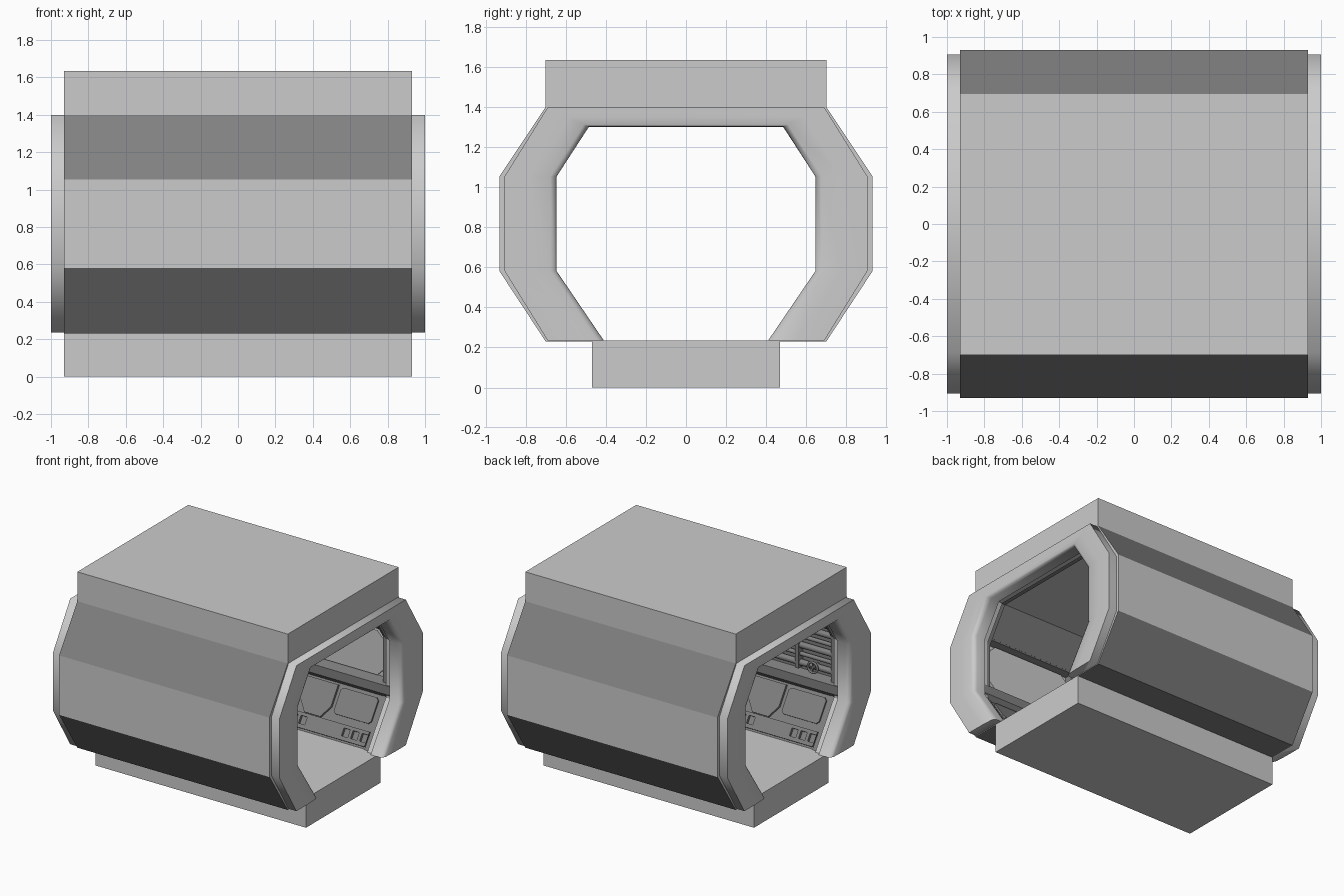
import bpy, bmesh, math
from mathutils import Vector

if "Cube" in bpy.data.objects:
    bpy.data.objects.remove(bpy.data.objects["Cube"])


def material(name, v):
    m = bpy.data.materials.new(name)
    m.diffuse_color = (v, v, v, 1)
    m.use_nodes = True
    m.node_tree.nodes["Principled BSDF"].inputs["Base Color"].default_value = m.diffuse_color
    return m


LIGHT = material("light_grey", .6)
DARK = material("dark_grey", .22)


def finish(name, bm, mat=LIGHT, smooth=None):
    bmesh.ops.recalc_face_normals(bm, faces=bm.faces)
    me = bpy.data.meshes.new(name)
    bm.to_mesh(me)
    bm.free()
    me.materials.append(mat)
    ob = bpy.data.objects.new(name, me)
    bpy.context.collection.objects.link(ob)
    if smooth:
        bpy.ops.object.select_all(action='DESELECT')
        ob.select_set(True)
        bpy.context.view_layer.objects.active = ob
        bpy.ops.object.shade_smooth_by_angle(angle=math.radians(smooth))
    return ob


def prism(name, pts, offset, mat=LIGHT):
    """Extrude a planar outline by a vector."""
    bm = bmesh.new()
    off = Vector(offset)
    a = [bm.verts.new(p) for p in pts]
    b = [bm.verts.new(Vector(p) + off) for p in pts]
    bm.faces.new(a)
    bm.faces.new(b[::-1])
    for i in range(len(a)):
        j = (i + 1) % len(a)
        bm.faces.new((a[i], a[j], b[j], b[i]))
    return finish(name, bm, mat)


def box(name, x0, x1, y0, y1, z0, z1, mat=LIGHT):
    prism(name, [(x0, y0, z0), (x1, y0, z0), (x1, y1, z0), (x0, y1, z0)], (0, 0, z1 - z0), mat)


def both_sides(half):
    """Mirror a half profile (bottom to top) into a full arch."""
    return half + [(-y, z) for y, z in reversed(half)]


# Roof block and floor block
box("roof_block", -.93, .93, -.70, .70, 1.40, 1.635)
box("floor_block", -.93, .93, -.47, .47, 0, .235)

# Main wall body: octagonal outside, stepped lining inside
outside = both_sides([(.70, .23), (.93, .58), (.93, 1.055), (.70, 1.40)])
LOW = ((.46, .23), (.69, .575))
UP = ((.69, 1.10), (.535, 1.332))
lining = both_sides([LOW[0], LOW[1], (.66, .61), (.66, .68), (.745, .70), (.745, 1.085), UP[0], UP[1]])
body = prism("wall_body", [(-.93, y, z) for y, z in outside + lining[::-1]], (1.86, 0, 0))
# Slopes, ledges and underside are dark; upright walls and ceiling stay light
body.data.materials.append(DARK)
for f in body.data.polygons:
    upright = abs(f.normal.y) > .95 and abs(f.center.y) > .7
    ceiling = abs(f.center.y) < .1
    f.material_index = 0 if upright or ceiling else 1

# End rims and stepped inner frames, swept over an open-bottomed arch
rim_out = both_sides([(.69, .235), (.907, .585), (.907, 1.05), (.69, 1.398)])
rim_in = both_sides([(.41, .235), (.646, .582), (.646, 1.052), (.485, 1.30)])


def arch(name, side, profile, mat, smooth=None):
    """Profile points are (0 outer to 1 inner, x)."""
    bm = bmesh.new()
    rings = []
    for (oy, oz), (iy, iz) in zip(rim_out, rim_in):
        rings.append([bm.verts.new((side * x, oy + (iy - oy) * t, oz + (iz - oz) * t)) for t, x in profile])
    n = len(profile)
    for r, q in zip(rings, rings[1:]):
        for i in range(n):
            j = (i + 1) % n
            bm.faces.new((r[i], r[j], q[j], q[i]))
    bm.faces.new(rings[0])
    bm.faces.new(rings[-1][::-1])
    finish(name, bm, mat, smooth)


for side, label in ((1, "right"), (-1, "left")):
    arch("end_rim_" + label, side,
         [(0, .92), (0, 1.0), (.12, 1.0), (.5, 1.0), (.88, .995), (.97, .985), (1, .96), (1, .885), (.55, .885), (.55, .92)],
         LIGHT, 75)
    arch("outer_step_" + label, side, [(.6, .90), (.92, .90), (.92, .84), (.6, .84)], LIGHT)
    arch("inner_step_" + label, side, [(.55, .85), (.84, .85), (.84, .80), (.55, .80)], DARK)


def plate(name, sy, line, outline, thick, mat=DARK):
    """Raised plate on a wall line; outline is (x, distance up the line)."""
    a, b = Vector(line[0]), Vector(line[1])
    d = (b - a).normalized()
    pts = [(x, sy * (a.x + d.x * s), a.y + d.y * s) for x, s in outline]
    prism(name, pts, (0, -sy * d.y * thick, d.x * thick), mat)


def cut_rect(x0, x1, s0, s1, c):
    """Rectangle with chamfered corners."""
    return [(x0 + c, s0), (x1 - c, s0), (x1, s0 + c), (x1, s1 - c),
            (x1 - c, s1), (x0 + c, s1), (x0, s1 - c), (x0, s0 + c)]


def rod(name, p, q, r):
    p, q = Vector(p), Vector(q)
    bm = bmesh.new()
    bmesh.ops.create_cone(bm, cap_ends=True, segments=12, radius1=r, radius2=r, depth=(q - p).length)
    rot = (q - p).to_track_quat('Z', 'Y').to_matrix()
    bmesh.ops.rotate(bm, matrix=rot, verts=bm.verts)
    bmesh.ops.translate(bm, vec=(p + q) / 2, verts=bm.verts)
    finish(name, bm, DARK, 40)


MID = ((.745, .70), (.745, 1.085))
for sy in (1, -1):
    for sx in (1, -1):
        # Lower wall: two access panels above a slotted kick strip
        tag = ("back" if sy > 0 else "front") + ("_right" if sx > 0 else "_left")
        plate("access_panel_" + tag, sy, LOW,
              [(sx * .12, .40), (sx * .12, .27), (sx * .22, .14), (sx * .36, .14), (sx * .42, .23), (sx * .42, .40)], .02)
        plate("service_panel_" + tag, sy, LOW,
              [(sx * x, s) for x, s in cut_rect(.45, .78, .19, .39, .02)], .014)
        for s0, s1 in ((.02, .05), (.11, .135)):
            plate("kick_rail_" + tag, sy, LOW, [(sx * .02, s0), (sx * .80, s0), (sx * .80, s1), (sx * .02, s1)], .022)
        for k in range(4):
            for base in (.02, .56):
                x = base + .08 * k
                w = min(.025 if k < 3 else .30, .80 - x)
                plate("kick_rib_" + tag, sy, LOW,
                      [(sx * x, .05), (sx * (x + w), .05), (sx * (x + w), .11), (sx * x, .11)], .022)
        # Upper slope plate
        plate("upper_panel_" + tag, sy, UP, [(sx * x, s) for x, s in cut_rect(.03, .80, .01, .27, .01)], .006)
        # Middle wall plate, or a dark backing in the pipe bay
        if sy < 0 and sx < 0:
            plate("pipe_bay_back", sy, MID, [(-.80, .0), (-.03, .0), (-.03, .38), (-.80, .38)], .005)
        else:
            plate("wall_panel_" + tag, sy, MID, [(sx * x, s) for x, s in cut_rect(.04, .79, .015, .37, .06)], .03, LIGHT)
    # Middle post
    plate("middle_post", sy, MID, [(-.03, 0), (.03, 0), (.03, .385), (-.03, .385)], .06)

# Pipe bay with clamps and valve wheel
for k in range(5):
    rod("pipe", (-.80, -.715, .76 + .07 * k), (-.03, -.715, .76 + .07 * k), (.024, .016)[k % 2])
for x in (-.25, -.5):
    box("pipe_clamp", x - .015, x + .015, -.75, -.685, .72, 1.07, DARK)
bm = bmesh.new()
N, M = 20, 8
vs = []
for i in range(N):
    a = 2 * math.pi * i / N
    for j in range(M):
        b = 2 * math.pi * j / M
        r = .042 + .009 * math.cos(b)
        vs.append(bm.verts.new((-.65 + r * math.cos(a), -.67 + .009 * math.sin(b), .77 + r * math.sin(a))))
for i in range(N):
    for j in range(M):
        i2, j2 = (i + 1) % N, (j + 1) % M
        bm.faces.new((vs[i * M + j], vs[i2 * M + j], vs[i2 * M + j2], vs[i * M + j2]))
finish("valve_wheel", bm, DARK, 60)
rod("valve_stem", (-.65, -.74, .77), (-.65, -.665, .77), .014)
rod("valve_spoke", (-.69, -.67, .77), (-.61, -.67, .77), .006)
rod("valve_spoke", (-.65, -.67, .73), (-.65, -.67, .81), .006)
